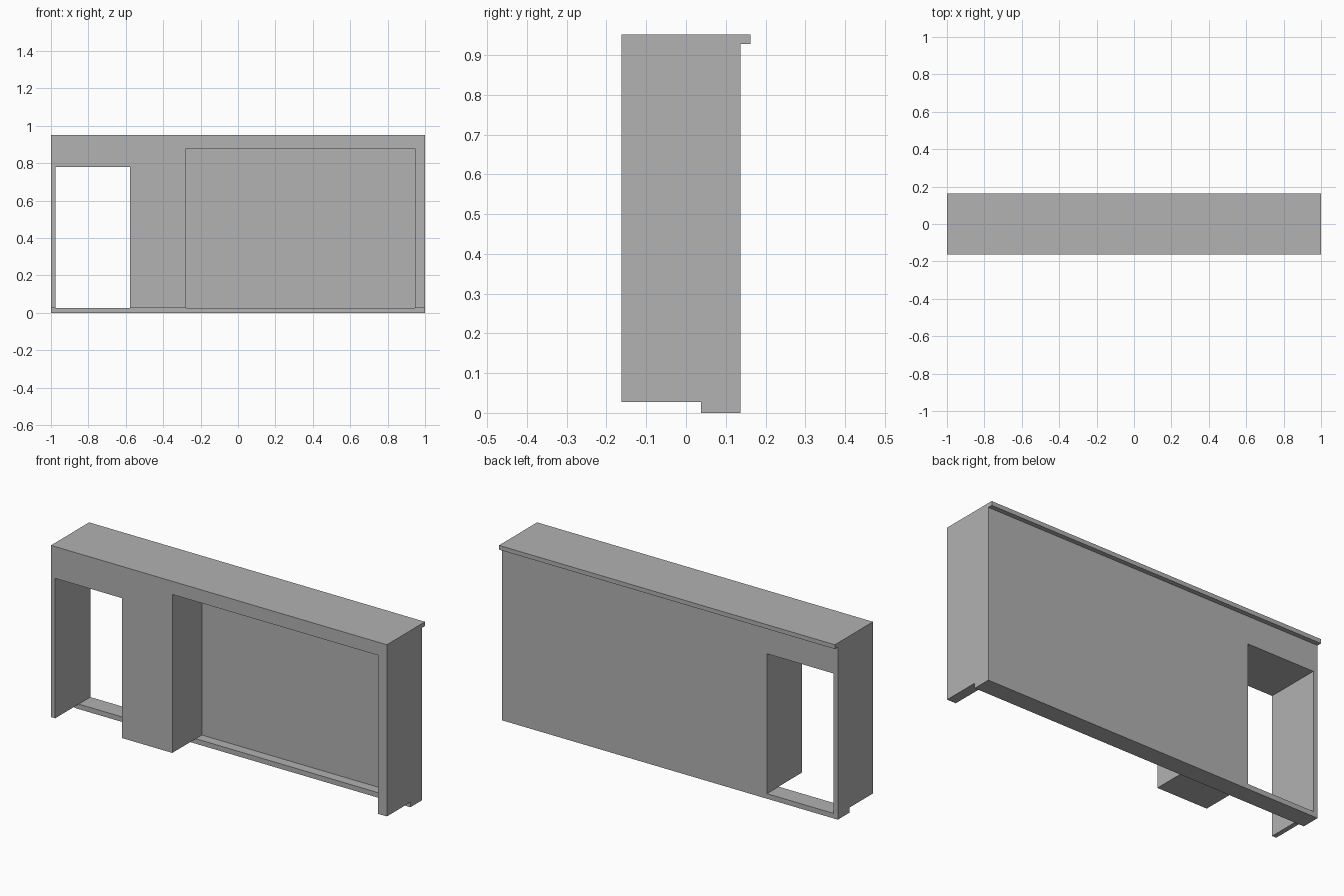
import bpy
import bmesh

cube = bpy.data.objects.get("Cube")
if cube:
    bpy.data.objects.remove(cube, do_unlink=True)

# Single plain grey
grey = bpy.data.materials.new("plain grey")
grey.use_nodes = True
color = (0.445, 0.445, 0.445, 1)
grey.diffuse_color = color
grey.node_tree.nodes["Principled BSDF"].inputs["Base Color"].default_value = color

FRONT, SILL_FRONT, BACK, LIP_BACK = -0.162, 0.038, 0.137, 0.162
SILL_TOP, LIP_BOTTOM, TOP = 0.027, 0.928, 0.951


def extrude_profile(name, profile, x0, x1):
    """Sweep a (y, z) profile along x."""
    bm = bmesh.new()
    face = bm.faces.new([bm.verts.new((x0, y, z)) for y, z in profile])
    swept = bmesh.ops.extrude_face_region(bm, geom=[face])["geom"]
    verts = [v for v in swept if isinstance(v, bmesh.types.BMVert)]
    bmesh.ops.translate(bm, verts=verts, vec=(x1 - x0, 0, 0))
    bmesh.ops.recalc_face_normals(bm, faces=bm.faces)
    mesh = bpy.data.meshes.new(name)
    bm.to_mesh(mesh)
    bm.free()
    mesh.materials.append(grey)
    obj = bpy.data.objects.new(name, mesh)
    bpy.context.collection.objects.link(obj)
    return obj


# Wall with a rear overhang at the top and a stepped sill at the bottom
wall = extrude_profile("wall", [
    (FRONT, SILL_TOP), (SILL_FRONT, SILL_TOP), (SILL_FRONT, 0), (BACK, 0),
    (BACK, LIP_BOTTOM), (LIP_BACK, LIP_BOTTOM), (LIP_BACK, TOP), (FRONT, TOP),
], -1, 1)


def cut_opening(name, x0, x1, y_end, z_top):
    """Cut an opening from the front that leaves the sill in place."""
    cutter = extrude_profile(name, [
        (-0.4, -0.1), (SILL_FRONT, -0.1), (SILL_FRONT, SILL_TOP),
        (y_end, SILL_TOP), (y_end, z_top), (-0.4, z_top),
    ], x0, x1)
    cutter.hide_render = True
    cutter.hide_viewport = True
    mod = wall.modifiers.new(name, "BOOLEAN")
    mod.operation = "DIFFERENCE"
    mod.solver = "EXACT"
    mod.object = cutter
    return cutter


cutters = [
    cut_opening("doorway_cutter", -0.975, -0.578, 0.4, 0.78),
    cut_opening("recess_cutter", -0.278, 0.947, 0.09, 0.88),
]

# Bake the openings into the wall and drop the cutters
bpy.context.view_layer.update()
baked = bpy.data.meshes.new_from_object(
    wall.evaluated_get(bpy.context.evaluated_depsgraph_get()))
wall.modifiers.clear()
wall.data = baked
for cutter in cutters:
    bpy.data.objects.remove(cutter, do_unlink=True)
